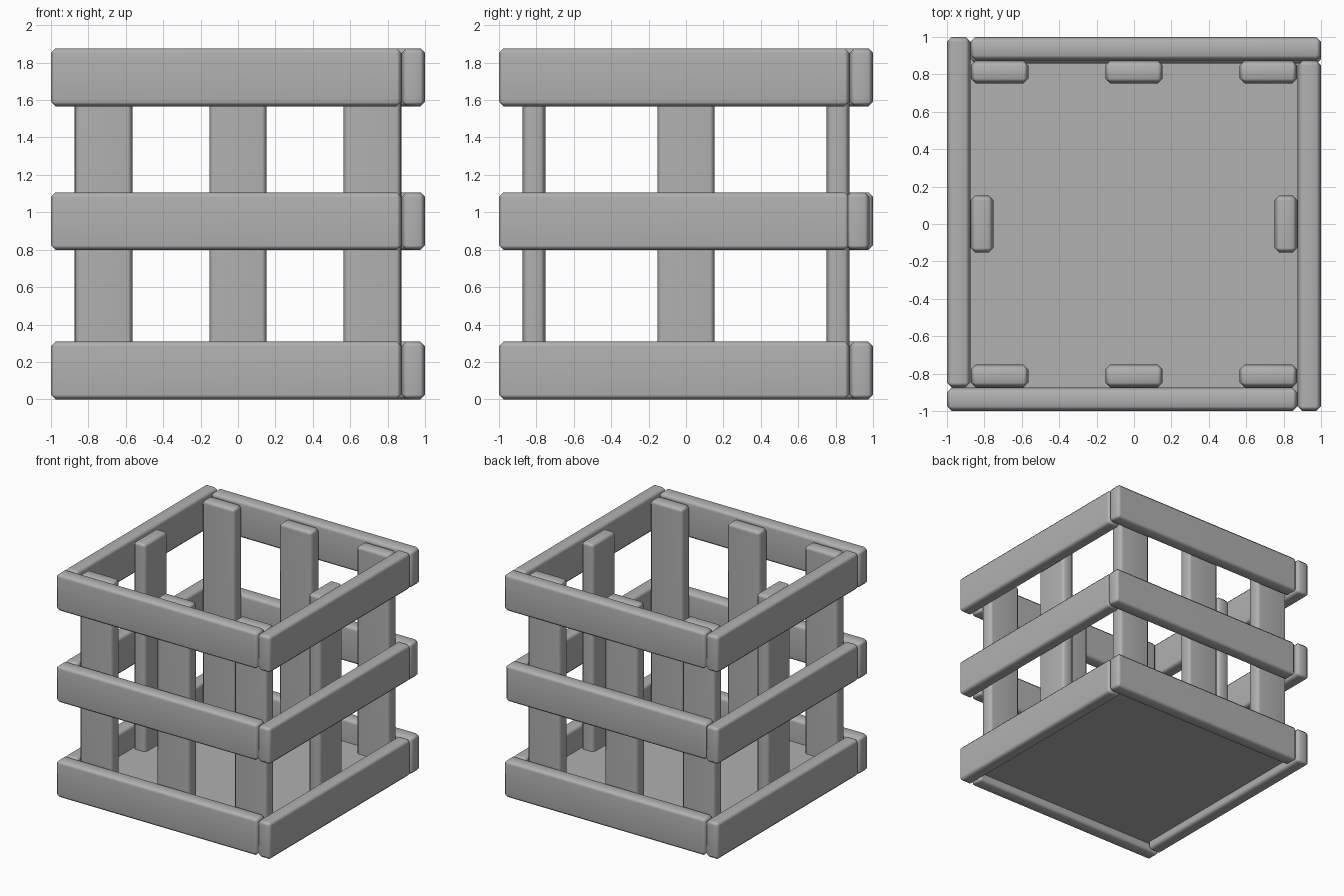
import bpy, bmesh
from math import radians
from mathutils import Matrix, Vector

if "Cube" in bpy.data.objects:
    bpy.data.objects.remove(bpy.data.objects["Cube"])

grey = bpy.data.materials.new("grey")
grey.diffuse_color = (0.44, 0.44, 0.44, 1)
grey.use_nodes = True
grey.node_tree.nodes["Principled BSDF"].inputs["Base Color"].default_value = grey.diffuse_color


def board(name, lo, hi, turn=0, bevel=0.025):
    """Chamfered box between two corners, turned about the z axis in degrees."""
    lo, hi = Vector(lo), Vector(hi)
    bm = bmesh.new()
    bmesh.ops.create_cube(bm, size=1)
    bmesh.ops.scale(bm, vec=hi - lo, verts=bm.verts)
    bmesh.ops.translate(bm, vec=(lo + hi) / 2, verts=bm.verts)
    if bevel:
        bmesh.ops.bevel(bm, geom=bm.edges[:], offset=bevel, segments=1,
                        profile=0.5, affect='EDGES')
        for f in bm.faces:
            f.smooth = True
    bm.transform(Matrix.Rotation(radians(turn), 4, 'Z'))
    mesh = bpy.data.meshes.new(name)
    bm.to_mesh(mesh)
    bm.free()
    mesh.materials.append(grey)
    obj = bpy.data.objects.new(name, mesh)
    bpy.context.collection.objects.link(obj)
    if bevel:
        obj.modifiers.new("flat_faces", 'WEIGHTED_NORMAL')
    return obj


# Horizontal slats, overlapping pinwheel fashion at the corners
levels = {"bottom": (0.0, 0.31), "middle": (0.798, 1.107), "top": (1.567, 1.877)}
sides = ("front", "right", "back", "left")
for i, side in enumerate(sides):
    for level, (z0, z1) in levels.items():
        slat = board(f"{side}_{level}_slat", (-1, -1, z0), (0.873, -0.875, z1), 90 * i)
        if (side, level) == ("back", "middle"):
            slat.location.y = -0.018   # sits slightly inward

# Upright posts inside the slats
for i, side in enumerate(sides):
    centres = (-0.718, 0, 0.718) if side in ("front", "back") else (0,)
    for n, x in enumerate(centres):
        board(f"{side}_post_{n + 1}", (x - 0.153, -0.873, 0.09),
              (x + 0.153, -0.752, 1.86), 90 * i)

# Floor panel, raised a little and let into the bottom slats
board("floor", (-0.96, -0.96, 0.065), (0.96, 0.96, 0.12), bevel=0)
